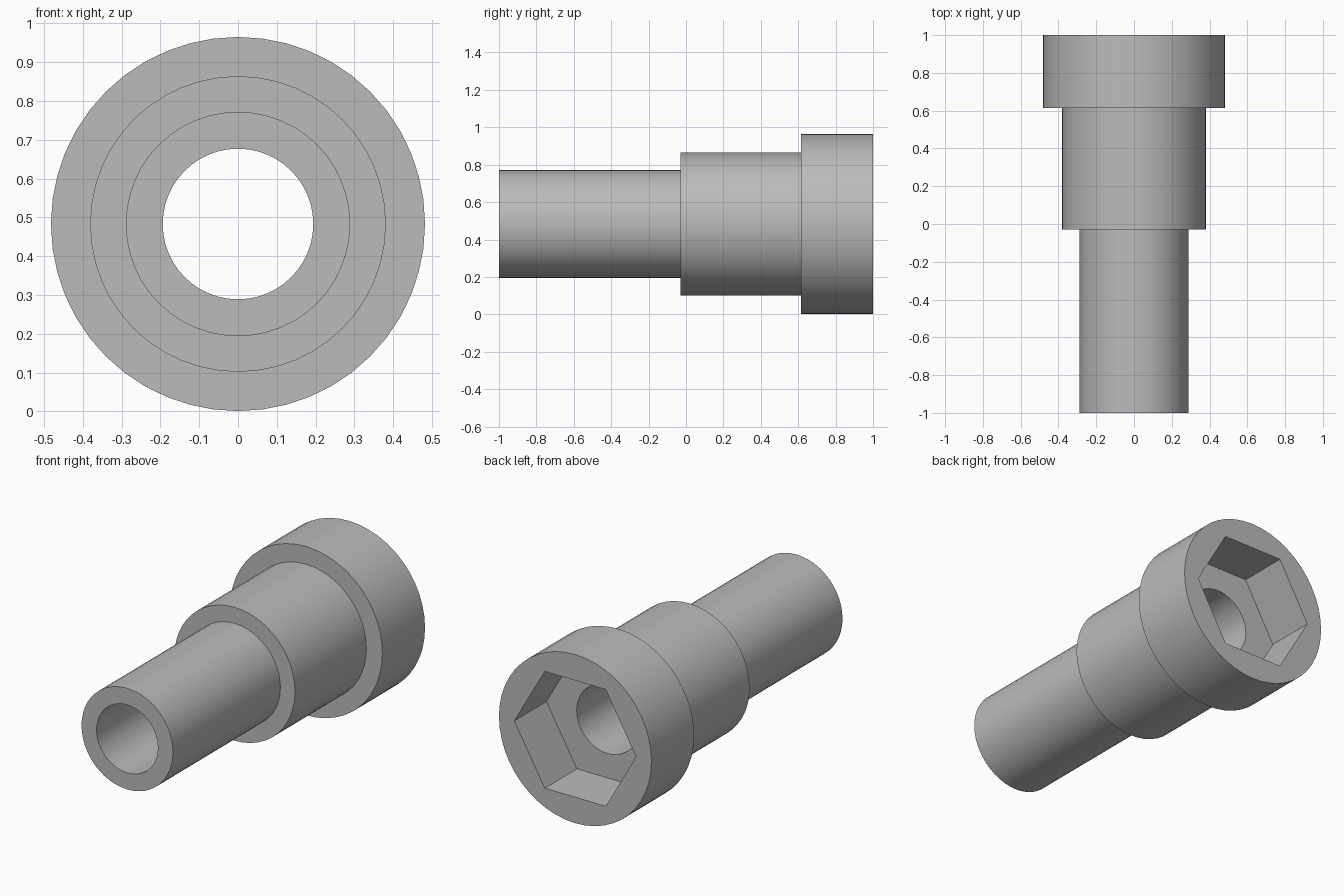
import bpy
import bmesh
from math import cos, sin, pi, radians

if "Cube" in bpy.data.objects:
    bpy.data.objects.remove(bpy.data.objects["Cube"], do_unlink=True)

SEGMENTS = 48
AXIS_Z = 0.483
TUBE, BODY, HEAD, BORE = 0.289, 0.381, 0.482, 0.194
HEX = 0.385  # corner radius of the hexagonal socket

grey = bpy.data.materials.new("plain_grey")
grey.use_nodes = True
colour = (0.5, 0.5, 0.5, 1)
grey.diffuse_color = colour
grey.node_tree.nodes["Principled BSDF"].inputs["Base Color"].default_value = colour


def ring(bm, y, radius, hexagonal=False):
    """Closed loop around the y axis, round or following a hexagon."""
    verts = []
    for i in range(SEGMENTS):
        a = 2 * pi * i / SEGMENTS
        r = radius
        if hexagonal:
            r *= cos(pi / 6) / cos(a % (pi / 3) - pi / 6)
        verts.append(bm.verts.new((r * cos(a), y, AXIS_Z + r * sin(a))))
    return verts


# Stepped sleeve: outside from front to back, then socket and bore
profile = [
    (-1, TUBE), (-0.03, TUBE),
    (-0.03, BODY), (0.615, BODY),
    (0.615, HEAD), (1, HEAD),
    (1, HEX, True), (0.71, HEX, True),
    (0.71, BORE), (-1, BORE),
]
bm = bmesh.new()
rings = [ring(bm, *p) for p in profile]
for a, b in zip(rings, rings[1:] + rings[:1]):
    for i in range(SEGMENTS):
        j = (i + 1) % SEGMENTS
        bm.faces.new((a[i], a[j], b[j], b[i]))
bmesh.ops.recalc_face_normals(bm, faces=bm.faces)

mesh = bpy.data.meshes.new("stepped_socket_sleeve")
bm.to_mesh(mesh)
bm.free()
mesh.materials.append(grey)
sleeve = bpy.data.objects.new("stepped_socket_sleeve", mesh)
bpy.context.collection.objects.link(sleeve)

# Smooth round walls, crisp steps
bpy.context.view_layer.objects.active = sleeve
sleeve.select_set(True)
bpy.ops.object.shade_smooth_by_angle(angle=radians(30))
